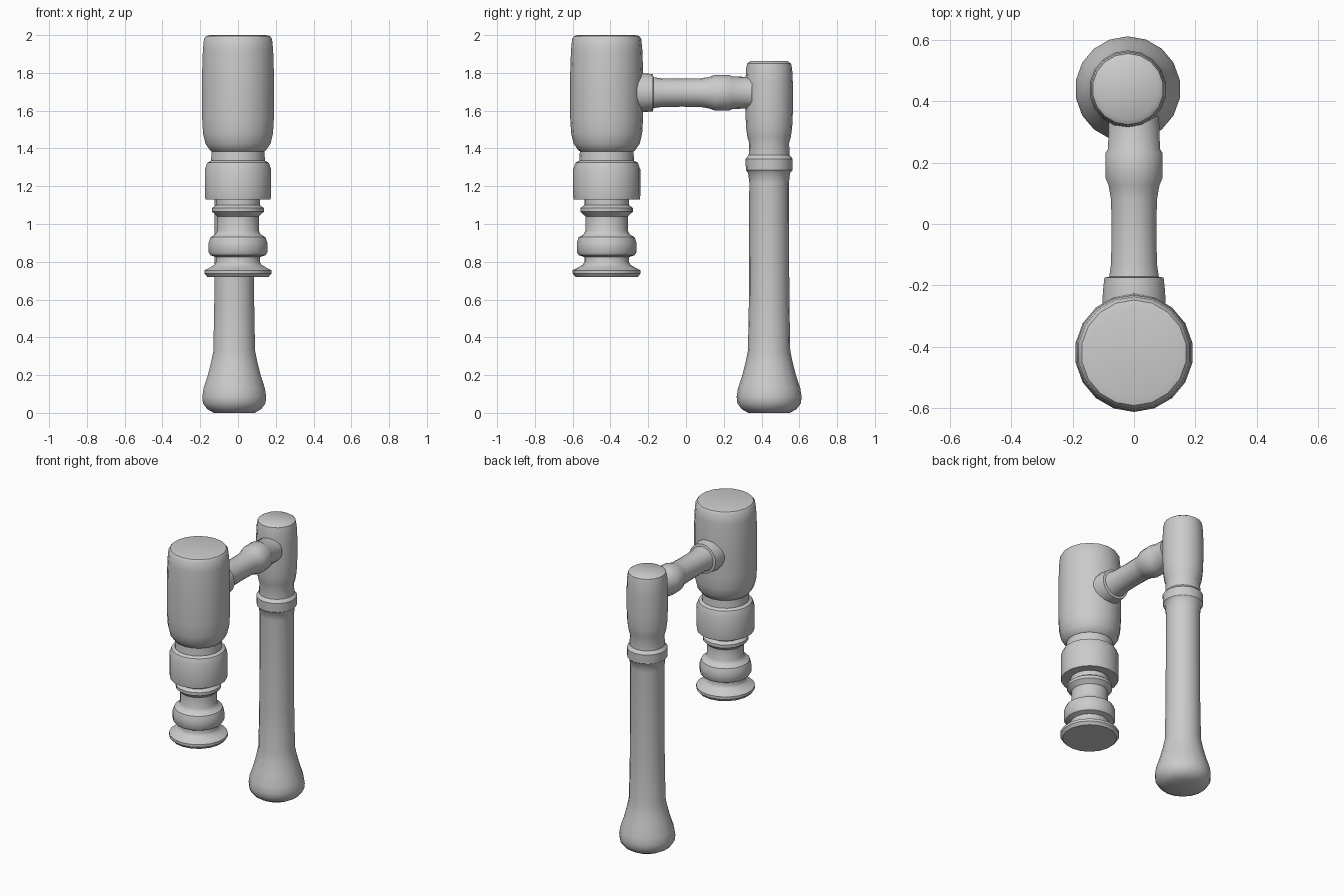
import bpy, bmesh, math

SIDES = 18


def lathe(name, profile, origin, along_y=False):
    """Turn (radius, height) pairs into a closed, smooth-shaded solid."""
    bm = bmesh.new()
    rings = []
    for r, h in profile:
        ring = []
        for i in range(SIDES):
            a = 2 * math.pi * (i + 0.5) / SIDES
            u, v = r * math.cos(a), r * math.sin(a)
            ring.append(bm.verts.new((u, h, v) if along_y else (u, v, h)))
        rings.append(ring)
    for a, b in zip(rings, rings[1:]):
        for i in range(SIDES):
            j = (i + 1) % SIDES
            bm.faces.new((a[i], a[j], b[j], b[i]))
    bm.faces.new(rings[0])
    bm.faces.new(rings[-1])
    bmesh.ops.recalc_face_normals(bm, faces=bm.faces[:])
    mesh = bpy.data.meshes.new(name)
    bm.to_mesh(mesh)
    bm.free()
    obj = bpy.data.objects.new(name, mesh)
    obj.location = origin
    bpy.context.collection.objects.link(obj)
    bpy.ops.object.select_all(action='DESELECT')
    obj.select_set(True)
    bpy.context.view_layer.objects.active = obj
    bpy.ops.object.shade_smooth_by_angle(angle=math.radians(35))
    return obj


# Front head: large drum, collar, ringed neck and flared foot
lathe("front_head", [
    (0.165, 0.72), (0.18, 0.738), (0.18, 0.755), (0.15, 0.77), (0.125, 0.785),
    (0.118, 0.80), (0.118, 0.825), (0.148, 0.835), (0.158, 0.85), (0.158, 0.90),
    (0.148, 0.93), (0.122, 0.945), (0.112, 0.965), (0.112, 1.04), (0.128, 1.055),
    (0.139, 1.065), (0.139, 1.085), (0.118, 1.10), (0.118, 1.13), (0.175, 1.13),
    (0.178, 1.15), (0.178, 1.29), (0.165, 1.325), (0.145, 1.335), (0.142, 1.385),
    (0.15, 1.39), (0.175, 1.425), (0.188, 1.48), (0.193, 1.56), (0.193, 1.80),
    (0.189, 1.92), (0.183, 1.98), (0.172, 1.995), (0.15, 2.0)], (0, -0.42, 0))

# Rear post: flared base, long shaft, ring and rounded cap
lathe("rear_post", [
    (0.11, 0.0), (0.145, 0.02), (0.168, 0.05), (0.172, 0.085), (0.165, 0.13),
    (0.142, 0.20), (0.124, 0.27), (0.112, 0.33), (0.107, 0.60), (0.105, 1.22),
    (0.111, 1.27), (0.123, 1.285), (0.125, 1.345), (0.108, 1.365),
    (0.106, 1.43), (0.115, 1.46), (0.122, 1.51), (0.126, 1.60), (0.126, 1.74),
    (0.122, 1.82), (0.116, 1.85), (0.098, 1.862)], (-0.02, 0.44, 0))

# Cross arm joining the two, with a flange and a ring
lathe("cross_arm", [
    (0.105, -0.27), (0.103, -0.22), (0.098, -0.175), (0.082, -0.172),
    (0.076, -0.13), (0.074, -0.02), (0.076, 0.08), (0.084, 0.125),
    (0.094, 0.15), (0.095, 0.23), (0.086, 0.245), (0.083, 0.35)],
    (0, 0, 1.695), along_y=True)
